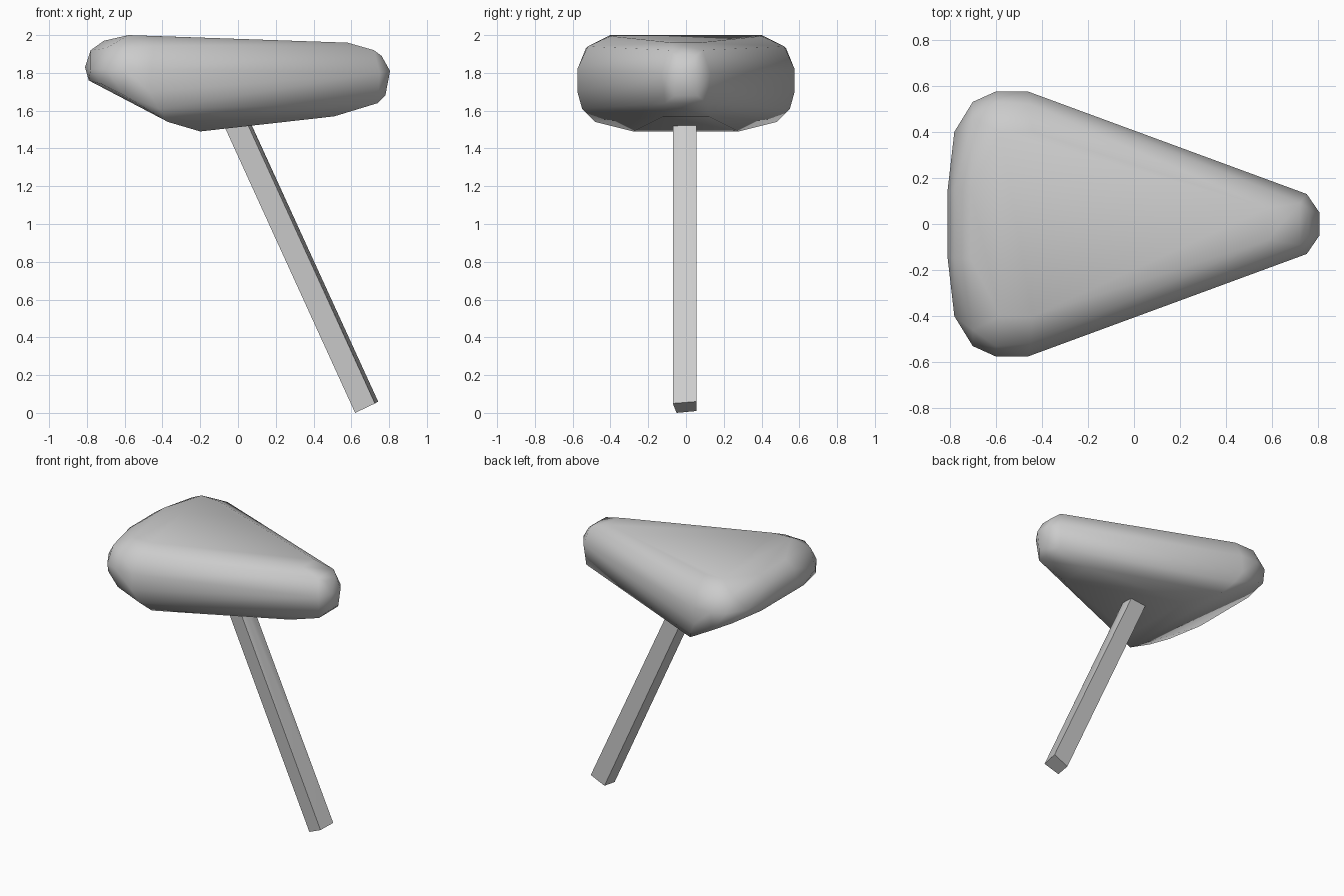
import bpy, bmesh, math

cube = bpy.data.objects.get("Cube")
if cube:
    bpy.data.objects.remove(cube, do_unlink=True)

grey = bpy.data.materials.new("plain_grey")
grey.use_nodes = True
colour = (0.6, 0.6, 0.6, 1)
grey.diffuse_color = colour
grey.node_tree.nodes["Principled BSDF"].inputs["Base Color"].default_value = colour


def hull(name, points, angle):
    """Wrap points in a convex skin."""
    bm = bmesh.new()
    for p in points:
        bm.verts.new(p)
    res = bmesh.ops.convex_hull(bm, input=bm.verts)
    loose = {v for v in res["geom_interior"] + res["geom_unused"]
             if isinstance(v, bmesh.types.BMVert)}
    bmesh.ops.delete(bm, geom=list(loose), context="VERTS")
    bmesh.ops.dissolve_limit(bm, angle_limit=math.radians(1),
                             verts=bm.verts, edges=bm.edges)
    bmesh.ops.recalc_face_normals(bm, faces=bm.faces)
    mesh = bpy.data.meshes.new(name)
    bm.to_mesh(mesh)
    bm.free()
    obj = bpy.data.objects.new(name, mesh)
    bpy.context.collection.objects.link(obj)
    mesh.materials.append(grey)
    bpy.ops.object.select_all(action="DESELECT")
    obj.select_set(True)
    bpy.context.view_layer.objects.active = obj
    bpy.ops.object.shade_smooth_by_angle(angle=math.radians(angle))
    return obj


# Wedge-shaped head: half outlines, mirrored across y
waist = [(-.81, .14, 1.83), (-.78, .40, 1.82), (-.70, .53, 1.82),
         (-.60, .575, 1.82), (-.46, .575, 1.82), (.75, .13, 1.80), (.805, .05, 1.81)]
crown = [(-.58, .40, 2.0), (-.44, .40, 1.995), (.58, .07, 1.96), (.72, .09, 1.92),
         (.76, .05, 1.89), (-.45, .52, 1.94), (-.60, .53, 1.93), (-.70, .46, 1.93),
         (-.71, .15, 1.97), (-.78, .15, 1.92)]
belly = [(-.20, .28, 1.49), (-.37, .48, 1.54), (-.42, .55, 1.61), (-.60, .55, 1.68),
         (-.72, .49, 1.74), (-.79, .25, 1.76), (.51, .12, 1.57),
         (.74, .11, 1.64), (.78, .06, 1.68), (-.47, .575, 1.70)]
half = waist + crown + belly
hull("head", half + [(x, -y, z) for x, y, z in half], 40)

# Leaning handle: four-sided foot, faceted upper end set into the head
foot = [(.62, -.05, 0), (.725, -.07, .05), (.742, .055, .06), (.63, .055, .01)]
lean, rise = -.73, 1.6
top = [(-.11, -.05, 1.6), (-.10, .055, 1.61), (-.005, -.07, 1.65),
       (.01, -.03, 1.66), (.01, .01, 1.66), (.005, .055, 1.66)]
hull("handle", foot + top, 25)
